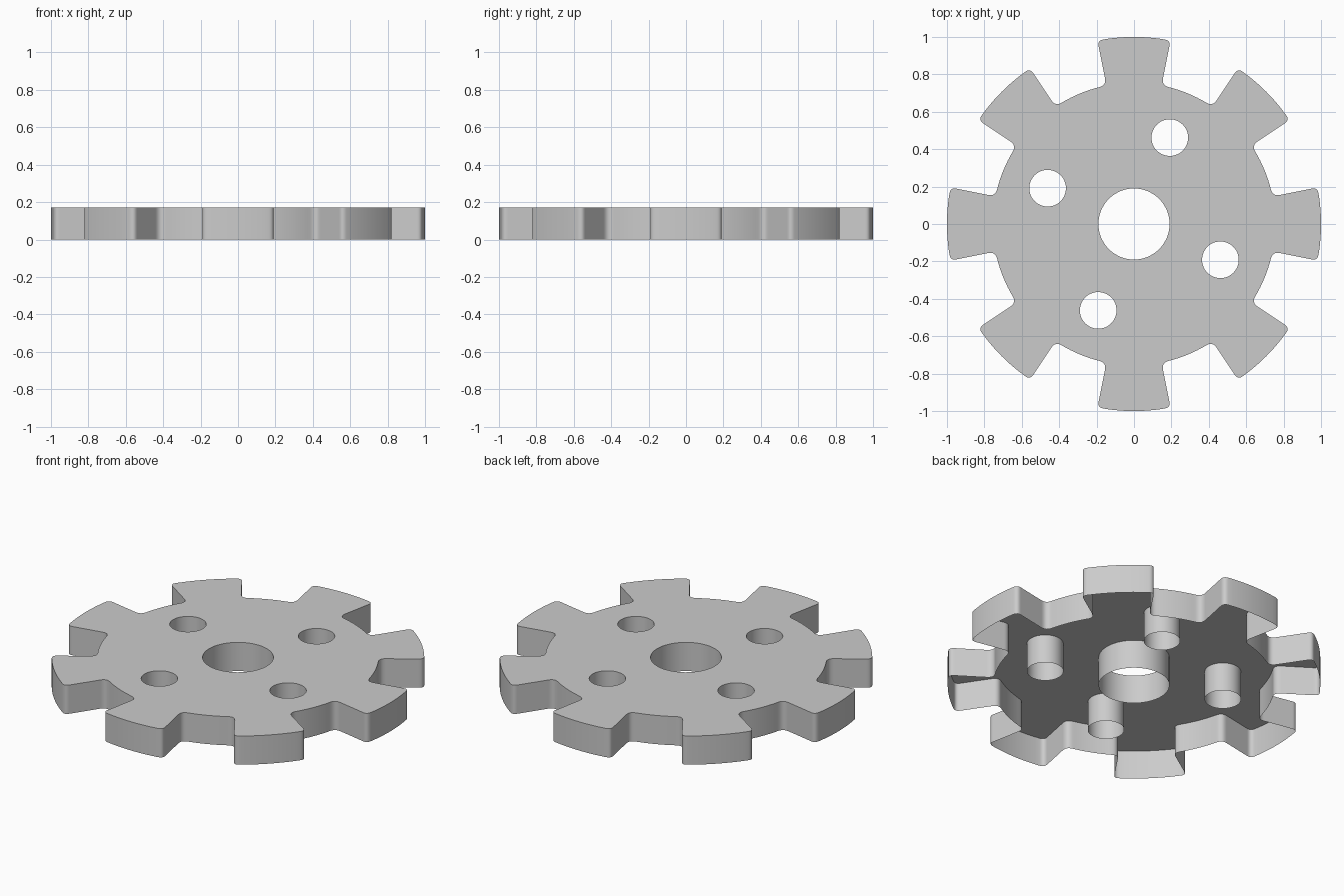
import bpy, bmesh
from math import radians
from mathutils import Vector, Matrix

HEIGHT, TIP_R, ROOT_R = 0.17, 1.0, 0.755
TEETH = 8
HALF = radians(11.25)          # half the angle of one tooth

if "Cube" in bpy.data.objects:
    bpy.data.objects.remove(bpy.data.objects["Cube"])


def polar(radius, angle):
    return Matrix.Rotation(angle, 2) @ Vector((radius, 0))


def arc(radius, start, end, steps):
    return [polar(radius, start + (end - start) * i / steps) for i in range(steps + 1)]


def rounded(a, corner, b, steps=6):
    """Points that round a corner from a to b."""
    ts = [i / steps for i in range(steps + 1)]
    return [a * (1 - t) ** 2 + corner * 2 * t * (1 - t) + b * t * t for t in ts]


def tooth():
    """One tooth along +x with half a valley on each side."""
    tip, root = 0.03, 0.04      # sizes of the rounded corners
    valley_end, tip_start = HALF + root / ROOT_R, HALF - tip / TIP_R
    half = arc(ROOT_R, 2 * HALF, valley_end, 6)[:-1]
    half += rounded(polar(ROOT_R, valley_end), polar(ROOT_R, HALF), polar(ROOT_R + root, HALF))
    half += rounded(polar(TIP_R - tip, HALF), polar(TIP_R, HALF), polar(TIP_R, tip_start))
    half += arc(TIP_R, tip_start, 0, 6)[1:]
    # mirror the half across the tooth axis, dropping the shared points
    mirrored = [Vector((p.x, -p.y)) for p in half[1:]]
    return mirrored + half[-2::-1]


def circle(center, radius, steps=48):
    return [center + p for p in arc(radius, 0, radians(360), steps)[:-1]]


# Outline, centre bore and four bolt holes
outline = [Matrix.Rotation(radians(45 * k), 2) @ p for k in range(TEETH) for p in tooth()]
loops = [outline, circle(Vector((0, 0)), 0.19, 64)]
loops += [circle(polar(0.5, radians(67.5 + 90 * k)), 0.098) for k in range(4)]

bm = bmesh.new()
for loop in loops:
    verts = [bm.verts.new((p.x, p.y, HEIGHT)) for p in loop]
    for i, v in enumerate(verts):
        bm.edges.new((verts[i - 1], v))
rim = list(bm.edges)

# Top plate, then walls hanging from every rim; the underside stays open
bmesh.ops.triangle_fill(bm, use_beauty=True, edges=rim, normal=(0, 0, 1))
walls = bmesh.ops.extrude_edge_only(bm, edges=rim)["geom"]
bmesh.ops.translate(bm, vec=(0, 0, -HEIGHT),
                    verts=[g for g in walls if isinstance(g, bmesh.types.BMVert)])
bmesh.ops.recalc_face_normals(bm, faces=bm.faces)
bm.normal_update()
top = max(bm.faces, key=lambda f: f.calc_center_median().z)
if top.normal.z < 0:
    bmesh.ops.reverse_faces(bm, faces=bm.faces)

mesh = bpy.data.meshes.new("notched_disc")
bm.to_mesh(mesh)
bm.free()
disc = bpy.data.objects.new("notched_disc", mesh)
bpy.context.collection.objects.link(disc)

# Plain grey
grey = bpy.data.materials.new("light_grey")
grey.use_nodes = True
color = (0.6, 0.6, 0.6, 1)
grey.diffuse_color = color
grey.node_tree.nodes["Principled BSDF"].inputs["Base Color"].default_value = color
mesh.materials.append(grey)

bpy.ops.object.select_all(action='DESELECT')
disc.select_set(True)
bpy.context.view_layer.objects.active = disc
bpy.ops.object.shade_smooth_by_angle(angle=radians(30))
